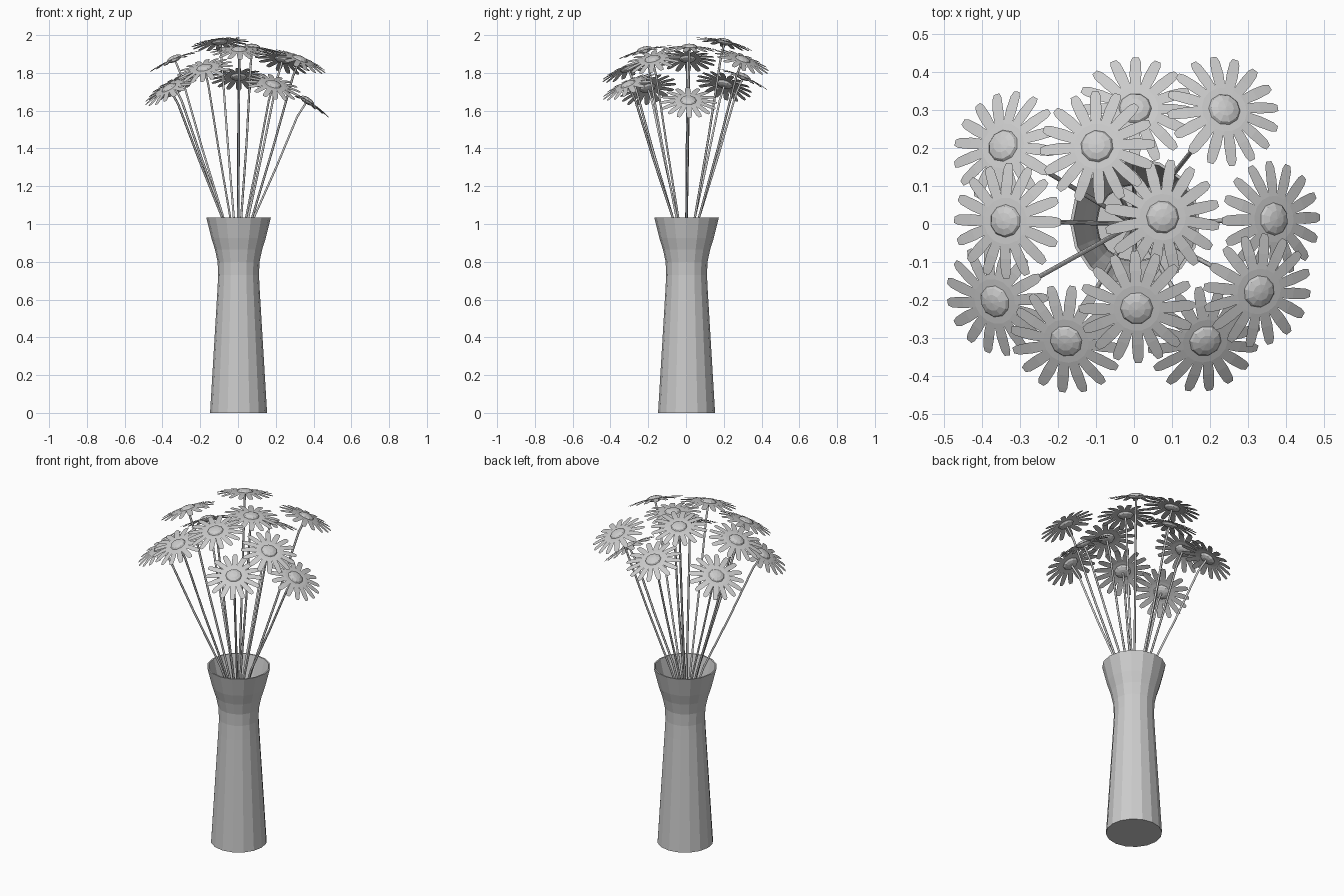
import bpy, bmesh, math
from mathutils import Vector, Matrix

if "Cube" in bpy.data.objects:
    bpy.data.objects.remove(bpy.data.objects["Cube"])


def finish(bm, name, recalc=True):
    if recalc:
        bmesh.ops.recalc_face_normals(bm, faces=bm.faces)
    mesh = bpy.data.meshes.new(name)
    bm.to_mesh(mesh)
    bm.free()
    obj = bpy.data.objects.new(name, mesh)
    bpy.context.collection.objects.link(obj)
    return obj


def lathe(name, profile, sides):
    bm = bmesh.new()
    rings = [[bm.verts.new((r * math.cos(2 * math.pi * i / sides),
                            r * math.sin(2 * math.pi * i / sides), z))
              for i in range(sides)] for r, z in profile]
    for a, b in zip(rings, rings[1:]):
        for i in range(sides):
            j = (i + 1) % sides
            bm.faces.new((a[i], a[j], b[j], b[i]))
    bm.faces.new(rings[0])
    bm.faces.new(rings[-1])
    return finish(bm, name)


# Vase: outer wall, rim, thin inner wall and floor
outer = [(0.151, 0), (0.130, 0.35), (0.112, 0.65), (0.108, 0.73),
         (0.111, 0.80), (0.125, 0.865), (0.144, 0.925), (0.171, 1.035)]
inner = [(r - 0.008, max(z, 0.015)) for r, z in reversed(outer)]
vase = lathe("vase", outer + inner, 16)
vase.location.x = 0.003
vase.location.y = 0.003


def petal_ring(name, matrix, count=16):
    bm = bmesh.new()
    # radius, half width, height: petals droop towards the blunt tip
    section = [(0.02, 0.006, 0.002), (0.06, 0.013, 0.001),
               (0.10, 0.0155, -0.004), (0.138, 0.0135, -0.011), (0.152, 0.008, -0.014)]
    for k in range(count):
        turn = Matrix.Rotation(2 * math.pi * k / count, 4, 'Z')
        rows = [[bm.verts.new(matrix @ turn @ Vector((r, s * w, z))) for s in (-1, 1)]
                for r, w, z in section]
        for a, b in zip(rows, rows[1:]):
            bm.faces.new((a[0], b[0], b[1], a[1]))
    finish(bm, name, recalc=False)


def flower_centre(name, matrix):
    bm = bmesh.new()
    bmesh.ops.create_uvsphere(bm, u_segments=10, v_segments=6, radius=0.044,
                              matrix=matrix @ Matrix.Diagonal((1, 1, 0.4, 1)))
    finish(bm, name)


def stem(name, points):
    curve = bpy.data.curves.new(name, 'CURVE')
    curve.dimensions = '3D'
    curve.bevel_depth = 0.006
    curve.bevel_resolution = 1
    curve.use_fill_caps = True
    spline = curve.splines.new('POLY')
    spline.points.add(len(points) - 1)
    for p, co in zip(spline.points, points):
        p.co = (*co, 1)
    bpy.context.collection.objects.link(bpy.data.objects.new(name, curve))


# Flower head positions
heads = [(0.003, 0.303, 1.78), (0.237, 0.30, 1.87), (-0.343, 0.205, 1.74),
         (-0.097, 0.204, 1.965), (-0.337, 0.008, 1.875), (0.075, 0.018, 1.937),
         (0.367, 0.013, 1.653), (-0.365, -0.203, 1.72), (-0.178, -0.307, 1.825),
         (0.007, -0.221, 1.922), (0.328, -0.177, 1.872), (0.187, -0.307, 1.738)]

for n, (x, y, z) in enumerate(heads, 1):
    r = math.hypot(x, y)
    out = Vector((x / r, y / r, 0))
    # each head leans outward a little more than its stem
    tilt = 1.3 * math.atan2(0.78 * r, z - 1.035)
    up = out * math.sin(tilt) + Vector((0, 0, math.cos(tilt)))
    side = Vector((0, 0, 1)).cross(out)
    rot = Matrix((side.cross(up), side, up)).transposed()
    head = Vector((x, y, z))
    matrix = Matrix.Translation(head) @ rot.to_4x4()
    petal_ring(f"petals_{n}", matrix)
    flower_centre(f"flower_centre_{n}", matrix)
    # stem gathers at the middle of the vase and bends near the head
    rim = Vector((0.23 * x, 0.23 * y, 1.035))
    base = Vector((0.04 * x, 0.04 * y, 0.5))
    neck = head - up * 0.10
    stem(f"stem_{n}", [base, Vector((0.08 * x, 0.08 * y, 0.85)), rim,
                       rim.lerp(neck, 0.5) + out * 0.004, neck, head])
